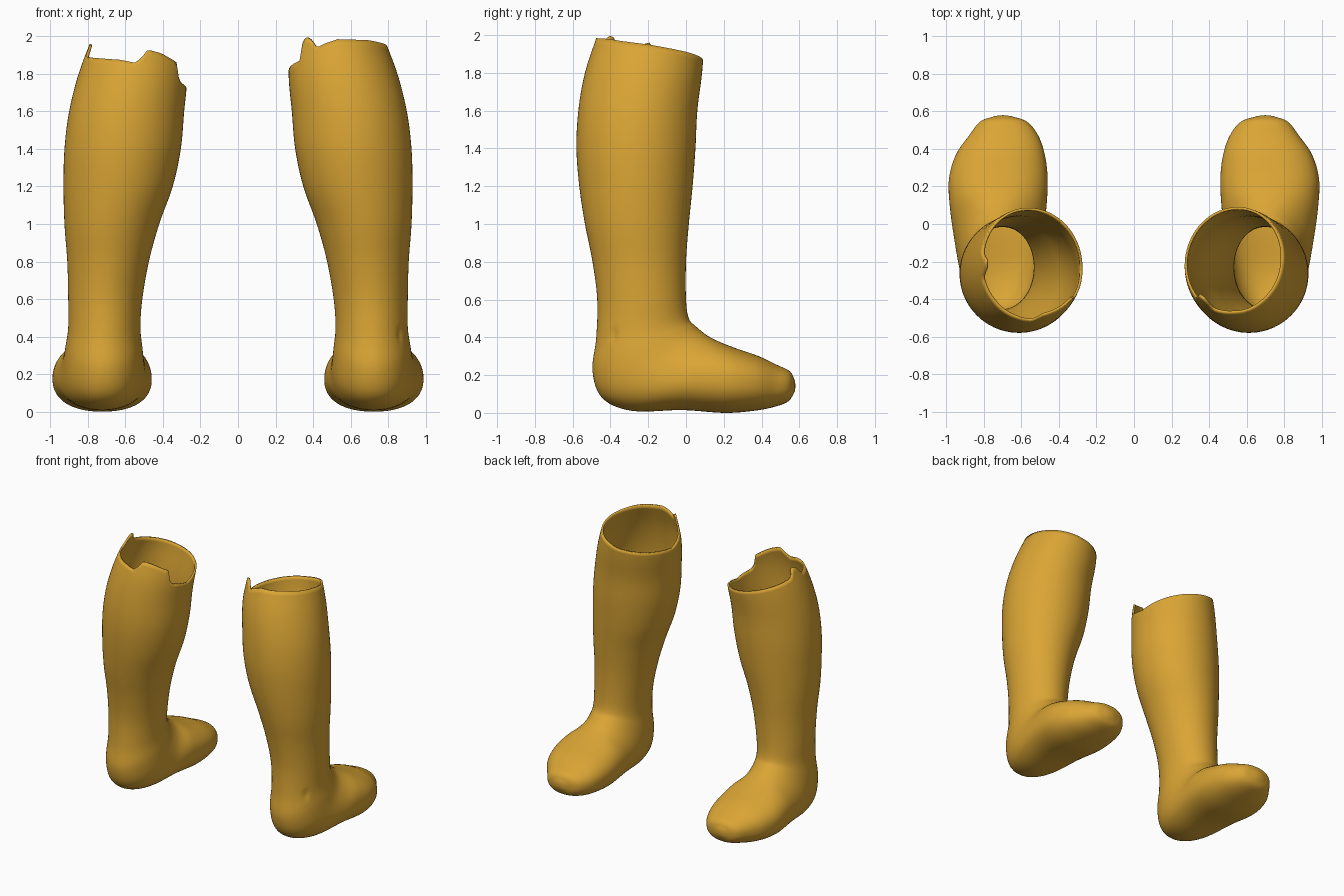
import bpy, bmesh, math
from mathutils import Vector

if "Cube" in bpy.data.objects:
    bpy.data.objects.remove(bpy.data.objects["Cube"])

SEG, SUB = 88, 6

gold = bpy.data.materials.new("golden_yellow")
gold.diffuse_color = (0.70, 0.376, 0.035, 1)
gold.use_nodes = True
gold.node_tree.nodes["Principled BSDF"].inputs["Base Color"].default_value = gold.diffuse_color

# Cross-sections from the rim, round the heel, to the toe:
# heel-side point (y, z), shin-side point (y, z), inner x, outer x
SHAFT = [(-.47, .10, .285, .775), (-.535, .085, .27, .85), (-.57, .06, .287, .90),
         (-.58, .05, .305, .925), (-.565, .035, .348, .93), (-.535, .015, .42, .925),
         (-.495, 0, .475, .91), (-.47, 0, .51, .905)]
RINGS = [(b, 2 - .2 * i, f, 2 - .2 * i, x0, x1) for i, (b, f, x0, x1) in enumerate(SHAFT)]
RINGS += [(-.475, .40, .015, .50, .52, .905), (-.495, .22, .05, .46, .51, .92),
          (-.44, .075, .085, .43, .50, .935), (-.28, .01, .12, .405, .49, .955),
          (-.02, .015, .18, .375, .468, .98), (.20, .0, .27, .34, .46, .987),
          (.35, .01, .385, .30, .475, .95), (.46, .03, .48, .255, .51, .88),
          (.54, .06, .55, .22, .57, .82), (.575, .11, .577, .17, .66, .74)]
RINGS = [Vector(r) for r in RINGS]
LAST = len(RINGS) - 1

# Ragged rim heights by angle: 0 = heel side, 90 = outer, 180 = shin, 270 = inner
RIM_RIGHT = [(0, 1.985), (40, 1.98), (90, 1.95), (135, 1.91), (180, 1.865), (225, 1.84),
             (270, 1.82), (295, 1.855), (307, 1.87), (310, 1.96), (317, 2.0),
             (324, 1.985), (333, 1.94), (345, 1.965), (360, 1.985)]
RIM_LEFT = [(0, 1.86), (16, 1.875), (50, 1.885), (76, 1.89), (82, 1.95), (90, 1.96),
            (100, 1.90), (140, 1.86), (180, 1.815), (225, 1.77), (270, 1.72),
            (295, 1.75), (302, 1.77), (306, 1.86), (330, 1.91), (347, 1.93),
            (354, 1.88), (360, 1.86)]


def rim_height(table, a):
    for (a0, h0), (a1, h1) in zip(table, table[1:]):
        if a0 <= a <= a1:
            return h0 + (h1 - h0) * (a - a0) / (a1 - a0)


def section(t):
    """Smooth curve through the cross-sections."""
    i = min(int(t), LAST - 1)
    f = t - i
    p1, p2 = RINGS[i], RINGS[i + 1]
    p0 = RINGS[i - 1] if i else 2 * p1 - p2
    p3 = RINGS[i + 2] if i + 2 <= LAST else 2 * p2 - p1
    return .5 * (2 * p1 + (p2 - p0) * f + (2 * p0 - 5 * p1 + 4 * p2 - p3) * f * f
                 + (3 * p1 - p0 - 3 * p2 + p3) * f ** 3)


def surface(t, deg, side):
    by, bz, fy, fz, x0, x1 = section(t)
    a = math.radians(deg)
    foot = min(max((t - 9) / 3, 0), 1)
    power = 1 - .12 * foot                      # foot is slightly squarer
    c = math.copysign(abs(math.cos(a)) ** power, math.cos(a))
    s = math.copysign(abs(math.sin(a)) ** power, math.sin(a))
    return Vector((side * ((x0 + x1) / 2 + s * (x1 - x0) / 2),
                   (by + fy) / 2 + c * (by - fy) / 2,
                   max((bz + fz) / 2 + c * (bz - fz) / 2, 0)))


def boot(name, side, rim, dent=None):
    bm = bmesh.new()
    rows = []
    for j in range(LAST * SUB + 1):
        u = j / SUB
        row = []
        for k in range(SEG):
            deg = 360 * k / SEG
            start = (2 - rim_height(rim, deg)) / .2
            p = surface(u + start * max(1 - u / 3, 0), deg, side)
            if dent:                            # small pit by the ankle
                d = (p - dent).length
                if d < .03:
                    p += Vector((-.5, .8, 0)) * .02 * (1 - d / .03)
            row.append(bm.verts.new(p))
        rows.append(row)
    for r0, r1 in zip(rows, rows[1:]):
        for k in range(SEG):
            n = (k + 1) % SEG
            quad = (r0[k], r0[n], r1[n], r1[k])
            bm.faces.new(quad if side < 0 else quad[::-1])
    # toe cap
    tip = bm.verts.new((side * .70, .58, .14))
    for k in range(SEG):
        tri = (rows[-1][k], rows[-1][(k + 1) % SEG], tip)
        bm.faces.new(tri if side < 0 else tri[::-1])
    bmesh.ops.recalc_face_normals(bm, faces=bm.faces)
    me = bpy.data.meshes.new(name)
    bm.to_mesh(me)
    bm.free()
    me.materials.append(gold)
    ob = bpy.data.objects.new(name, me)
    bpy.context.collection.objects.link(ob)
    # hollow wall
    wall = ob.modifiers.new("wall", 'SOLIDIFY')
    wall.thickness = .014
    wall.offset = -1
    bpy.ops.object.select_all(action='DESELECT')
    ob.select_set(True)
    bpy.context.view_layer.objects.active = ob
    bpy.ops.object.shade_smooth_by_angle(angle=math.radians(50))
    return ob


boot("right_boot", 1, RIM_RIGHT, Vector((.865, -.385, .41)))
boot("left_boot", -1, RIM_LEFT)
